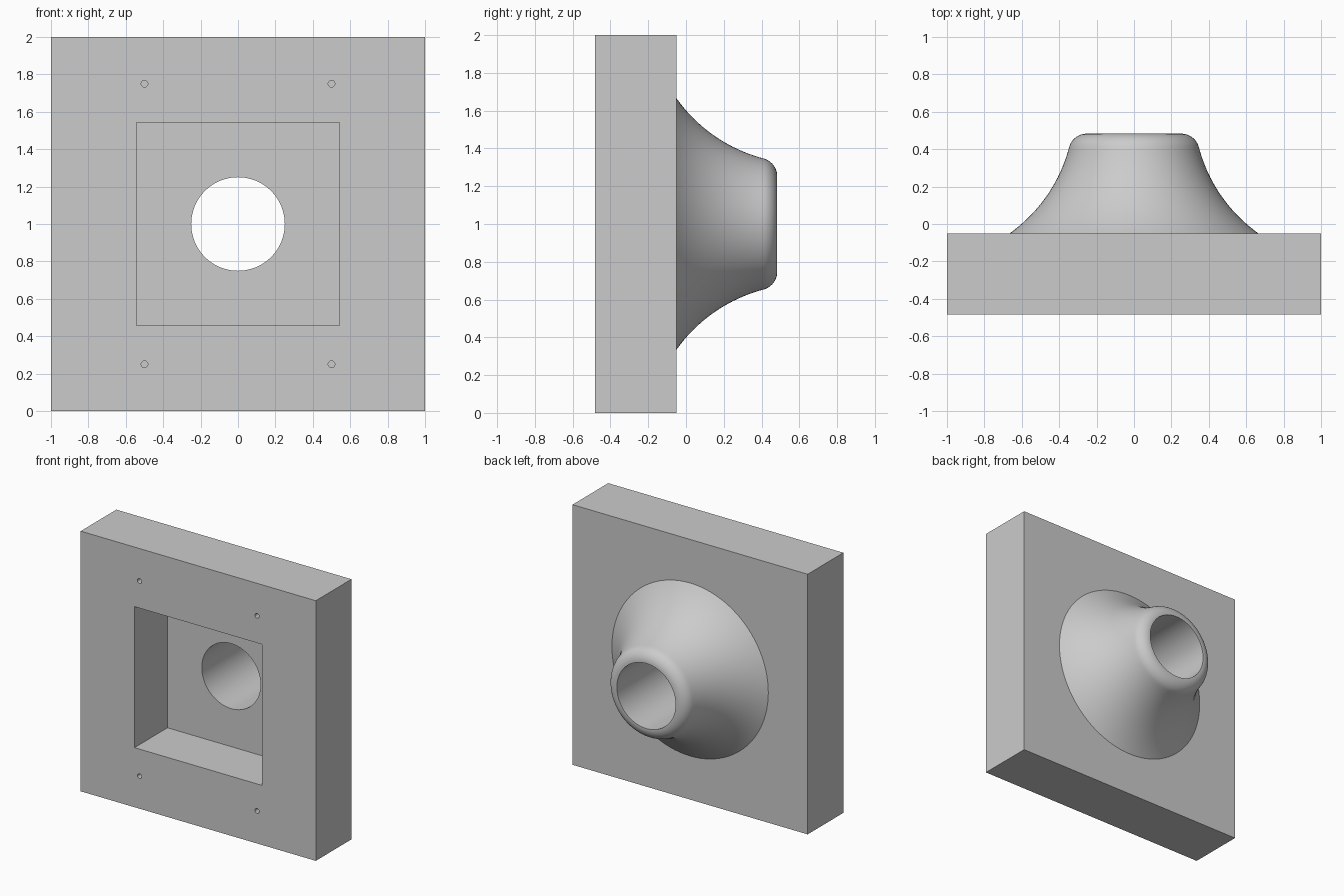
import bpy, bmesh, math
from mathutils import Matrix, Vector

if "Cube" in bpy.data.objects:
    bpy.data.objects.remove(bpy.data.objects["Cube"])

FRONT, PLATE_BACK, TIP = -0.483, -0.05, 0.483
MID_Z = 1.0
BORE = 0.25

grey = bpy.data.materials.new("plain grey")
grey.use_nodes = True
color = (0.6, 0.6, 0.6, 1)
grey.diffuse_color = color
grey.node_tree.nodes["Principled BSDF"].inputs["Base Color"].default_value = color


def finish(name, bm):
    bmesh.ops.recalc_face_normals(bm, faces=bm.faces)
    mesh = bpy.data.meshes.new(name)
    bm.to_mesh(mesh)
    bm.free()
    mesh.materials.append(grey)
    obj = bpy.data.objects.new(name, mesh)
    bpy.context.collection.objects.link(obj)
    return obj


def box(name, width, y0, y1, height):
    bm = bmesh.new()
    place = Matrix.Translation((0, (y0 + y1) / 2, MID_Z)) @ Matrix.Diagonal((width, y1 - y0, height, 1))
    bmesh.ops.create_cube(bm, size=1, matrix=place)
    return finish(name, bm)


def lathe(name, profile, x=0, z=MID_Z, segments=96):
    """Solid of revolution about a line along y; profile holds (y, radius)."""
    bm = bmesh.new()
    angles = [math.tau * i / segments for i in range(segments)]
    rings = [[bm.verts.new((x + r * math.cos(a), y, z + r * math.sin(a))) for a in angles]
             for y, r in profile]
    for lower, upper in zip(rings, rings[1:]):
        for i in range(segments):
            j = (i + 1) % segments
            bm.faces.new((lower[i], lower[j], upper[j], upper[i]))
    bm.faces.new(rings[0])
    bm.faces.new(rings[-1])
    return finish(name, bm)


def combine(target, tool, operation):
    mod = target.modifiers.new("combine", "BOOLEAN")
    mod.operation, mod.object, mod.solver = operation, tool, "EXACT"
    bpy.context.view_layer.objects.active = target
    bpy.ops.object.modifier_apply(modifier=mod.name)
    bpy.data.objects.remove(tool)


def flare_profile(steps=20):
    # Concave arc through three points
    a, b, c = Vector((PLATE_BACK, 0.665)), Vector((0.2, 0.435)), Vector((0.41, 0.347))
    ab, ac = b - a, c - a
    d = 2 * ab.cross(ac)
    center = a + Vector((ac.y * ab.length_squared - ab.y * ac.length_squared,
                         ab.x * ac.length_squared - ac.x * ab.length_squared)) / d
    radius = (a - center).length
    t0, t1 = (math.atan2(p.y - center.y, p.x - center.x) for p in (a, c))
    points = [(PLATE_BACK - 0.015, 0.665)]
    for i in range(steps + 1):
        t = t0 + (t1 - t0) * i / steps
        points.append((center.x + radius * math.cos(t), center.y + radius * math.sin(t)))
    # Rounded lip, tangent to the arc and to the flat tip
    start = t1 + math.pi
    f = (TIP - c.x) / (1 - math.cos(start))
    for i in range(1, 13):
        t = start * (1 - i / 12)
        points.append((TIP - f + f * math.cos(t), c.y + f * (math.sin(t) - math.sin(start))))
    return points


# Square plate with flared spout on the back
block = box("plate_with_flared_spout", 2, FRONT, PLATE_BACK, 2)
combine(block, lathe("flared_spout", flare_profile()), "UNION")

# Square pocket in the front
combine(block, box("pocket_cutter", 1.084, FRONT - 0.2, FRONT + 0.4, 1.084), "DIFFERENCE")

# Round bore through the spout
combine(block, lathe("bore_cutter", [(FRONT + 0.2, BORE), (TIP + 0.2, BORE)]), "DIFFERENCE")

# Four blind screw holes
for x in (-0.5, 0.5):
    for z in (MID_Z - 0.75, MID_Z + 0.75):
        hole = lathe("screw_hole_cutter", [(FRONT - 0.1, 0.018), (FRONT + 0.2, 0.018)], x, z, 24)
        combine(block, hole, "DIFFERENCE")

bpy.ops.object.select_all(action="DESELECT")
block.select_set(True)
bpy.context.view_layer.objects.active = block
bpy.ops.object.shade_smooth_by_angle(angle=math.radians(30))
